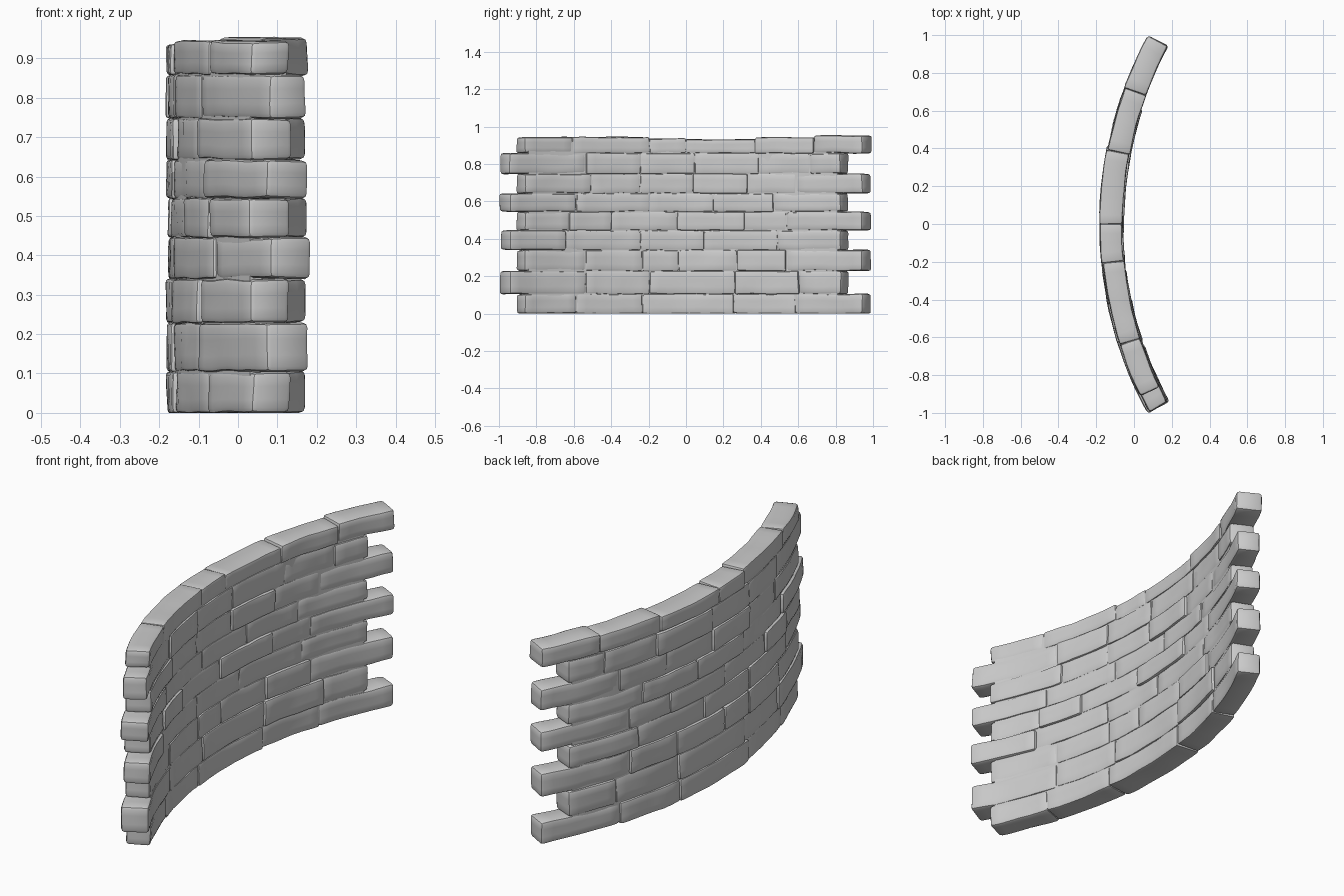
import bpy, bmesh, math, random
from mathutils import Vector, noise

random.seed(4)
cube = bpy.data.objects.get("Cube")
if cube:
    bpy.data.objects.remove(cube, do_unlink=True)

RADIUS, CENTRE_X, HALF = 2.03, 1.913, 0.056

stone = bpy.data.materials.new("light grey stone")
stone.use_nodes = True
GREY = (0.6, 0.6, 0.6, 1)
stone.diffuse_color = GREY
stone.node_tree.nodes["Principled BSDF"].inputs["Base Color"].default_value = GREY


def bend(co):
    """Map (outward offset, distance along wall, height) onto the arc."""
    a = math.asin(co.y / RADIUS)
    r = RADIUS + co.x
    return Vector((CENTRE_X - r * math.cos(a), r * math.sin(a), co.z))


def add_block(target, lo, hi, bevel, wobble):
    """Add one bevelled, slightly worn, curved block to the target mesh."""
    bm = bmesh.new()
    bmesh.ops.create_cube(bm, size=1)
    lo, hi = Vector(lo), Vector(hi)
    for v in bm.verts:
        v.co = Vector([(lo[i] + hi[i]) / 2 + v.co[i] * (hi[i] - lo[i]) for i in range(3)])
    if bevel:
        bmesh.ops.bevel(bm, geom=bm.edges[:], offset=bevel, segments=2,
                        profile=0.5, affect='EDGES')
    # slices along the length and height let the block bend and wobble
    cuts = max(2, round((hi.y - lo.y) / 0.05))
    for axis, n in ((1, cuts), (2, 3)):
        normal = Vector((0, axis == 1, axis == 2))
        for i in range(1, n):
            bmesh.ops.bisect_plane(bm, geom=bm.verts[:] + bm.edges[:] + bm.faces[:],
                                   plane_co=lo.lerp(hi, i / n), plane_no=normal)
    seed = Vector((random.uniform(0, 50), 0, 0))
    for v in bm.verts:
        v.co += noise.noise_vector(v.co * 9 + seed) * wobble
        v.co.z = max(v.co.z, 0)
        v.co = bend(v.co)
    bmesh.ops.recalc_face_normals(bm, faces=bm.faces[:])
    part = bpy.data.meshes.new("part")
    bm.to_mesh(part)
    bm.free()
    target.from_mesh(part)
    bpy.data.meshes.remove(part)


def finish(bm, name):
    mesh = bpy.data.meshes.new(name)
    bm.to_mesh(mesh)
    bm.free()
    mesh.materials.append(stone)
    ob = bpy.data.objects.new(name, mesh)
    bpy.context.collection.objects.link(ob)
    bpy.ops.object.select_all(action='DESELECT')
    ob.select_set(True)
    bpy.context.view_layer.objects.active = ob
    bpy.ops.object.shade_smooth_by_angle(angle=math.radians(40))


# mortar core, almost flush with the bricks
core = bmesh.new()
add_block(core, (-HALF + 0.005, -0.865, 0.012), (HALF - 0.005, 0.83, 0.92), 0, 0)
finish(core, "mortar_core")

# course heights and the vertical joints in each course
levels = [0, 0.105, 0.228, 0.34, 0.445, 0.545, 0.643, 0.748, 0.858, 0.945]
joints = [
    (-0.6, -0.24, 0.26, 0.6),
    (-0.55, -0.2, 0.27, 0.62),
    (-0.55, -0.24, -0.04, 0.28, 0.55),
    (-0.66, -0.25, 0.1, 0.5),
    (-0.64, -0.41, -0.05, 0.32, 0.55),
    (-0.6, -0.2, 0.15, 0.48),
    (-0.52, -0.25, 0.04, 0.34, 0.6),
    (-0.55, -0.25, 0.05, 0.4, 0.68),
    (-0.62, -0.2, 0, 0.38, 0.7),
]
# bricks that stand proud of the hollow side, as (course, brick)
proud = {(4, 3), (4, 1), (6, 3), (3, 0), (2, 4), (1, 3)}

for row, inner in enumerate(joints):
    # alternate courses stick out at opposite ends
    even = row % 2 == 0
    ends = [-0.885 if even else -0.97, *inner, 0.968 if even else 0.85]
    bm = bmesh.new()
    for i, (y0, y1) in enumerate(zip(ends, ends[1:])):
        z0, z1 = levels[row], levels[row + 1]
        if row == 8:
            z1 += (0, 0, -0.01, -0.012, -0.003, 0.008)[i]
        out = HALF + random.uniform(-0.003, 0.011)
        hollow = HALF + (0.009 if (row, i) in proud else random.uniform(-0.003, 0.004))
        at_end = i == 0 or i == len(ends) - 2
        add_block(bm, (-hollow, y0, z0), (out, y1, z1),
                  0.014 if at_end else 0.009, 0.005)
    finish(bm, f"brick_course_{row + 1}")
